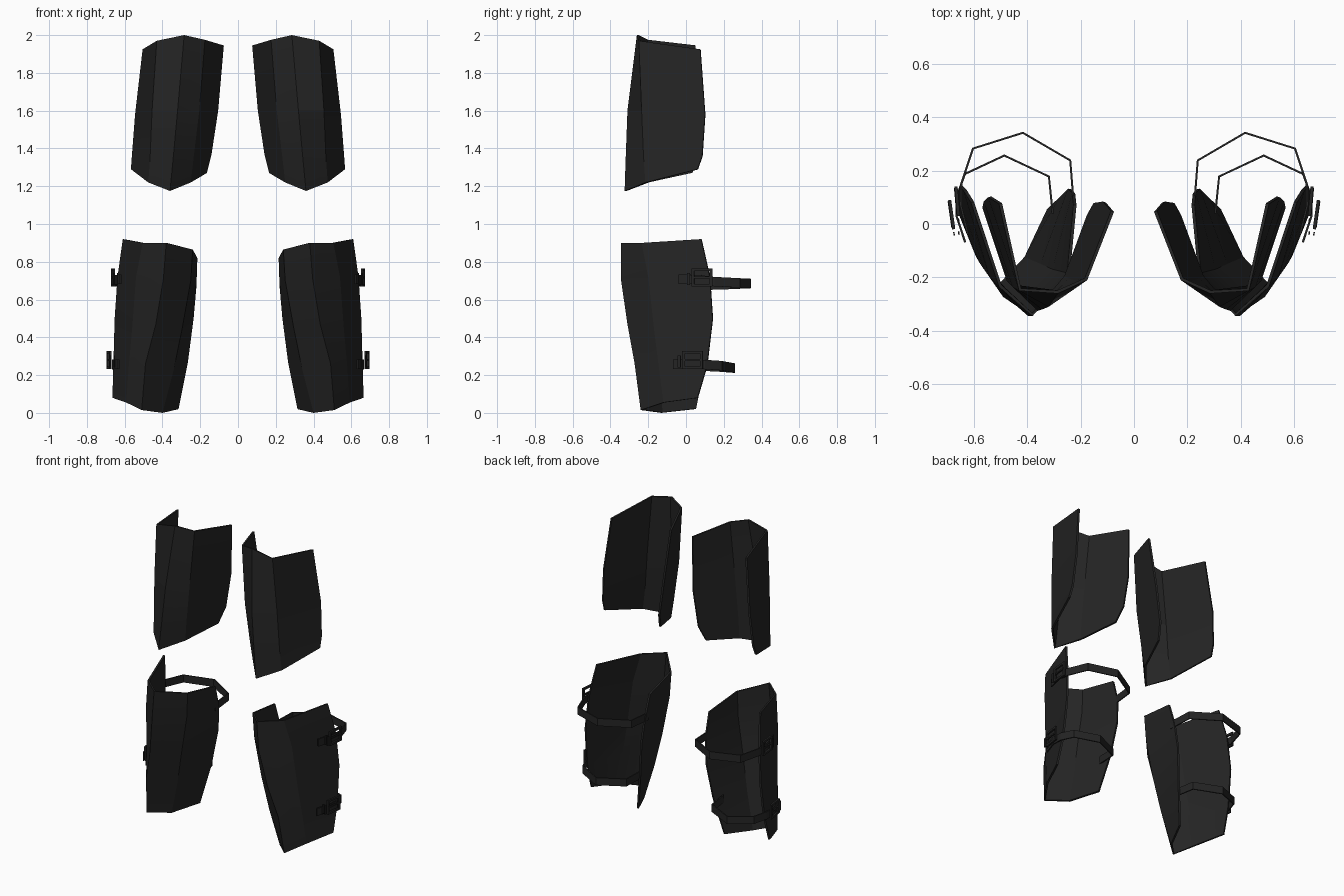
import bpy
import bmesh
from math import radians
from mathutils import Matrix, Vector

default = bpy.data.objects.get("Cube")
if default:
    bpy.data.objects.remove(default, do_unlink=True)


def make_material(name, value):
    mat = bpy.data.materials.new(name)
    mat.use_nodes = True
    colour = (value, value, value, 1)
    mat.diffuse_color = colour
    mat.node_tree.nodes["Principled BSDF"].inputs["Base Color"].default_value = colour
    return mat


black = make_material("matte black", 0.018)


def finish(name, bm, thickness=0, smooth_angle=15):
    """Turn a left-side bmesh into a mirrored, optionally thickened object."""
    mesh = bpy.data.meshes.new(name)
    bm.to_mesh(mesh)
    bm.free()
    mesh.materials.append(black)
    obj = bpy.data.objects.new(name, mesh)
    bpy.context.collection.objects.link(obj)
    bpy.ops.object.select_all(action="DESELECT")
    obj.select_set(True)
    bpy.context.view_layer.objects.active = obj
    if thickness:
        solid = obj.modifiers.new("thickness", "SOLIDIFY")
        solid.thickness = thickness
        solid.offset = -1
        bpy.ops.object.modifier_apply(modifier=solid.name)
    mirror = obj.modifiers.new("mirror", "MIRROR")
    mirror.use_mirror_merge = False
    bpy.ops.object.modifier_apply(modifier=mirror.name)
    bpy.ops.object.shade_smooth_by_angle(angle=radians(smooth_angle))
    return obj


def loft(rows):
    """Skin a sheet across rows of points."""
    bm = bmesh.new()
    grid = [[bm.verts.new(point) for point in row] for row in rows]
    for upper, lower in zip(grid, grid[1:]):
        for c in range(len(upper) - 1):
            bm.faces.new((upper[c], lower[c], lower[c + 1], upper[c + 1]))
    return bm


# Plates: each row runs inner edge, inner fold, ridge, outer fold, outer edge
thigh_rows = [
    [(.075, .045, 1.945), (.175, -.21, 1.975), (.285, -.26, 2), (.43, -.25, 1.97), (.505, .075, 1.925)],
    [(.105, .08, 1.6), (.205, -.22, 1.6), (.32, -.31, 1.6), (.455, -.235, 1.6), (.545, .1, 1.58)],
    [(.14, .075, 1.37), (.235, -.21, 1.35), (.345, -.32, 1.33), (.465, -.225, 1.36), (.562, .085, 1.36)],
    [(.165, .03, 1.27), (.25, -.2, 1.22), (.36, -.325, 1.175), (.475, -.215, 1.22), (.567, .06, 1.29)],
]
shin_rows = [
    [(.215, .07, .82), (.24, -.19, .865), (.38, -.345, .9), (.505, -.235, .9), (.61, .08, .92)],
    [(.22, .115, .67), (.25, -.185, .7), (.395, -.345, .71), (.54, -.2, .72), (.638, .125, .72)],
    [(.235, .13, .5), (.295, -.175, .45), (.435, -.31, .47), (.56, -.17, .45), (.653, .14, .5)],
    [(.265, .1, .27), (.34, -.155, .23), (.49, -.272, .26), (.578, -.145, .25), (.66, .11, .25)],
    [(.315, .05, .02), (.4, -.13, 0), (.51, -.24, .015), (.592, -.12, .055), (.665, .06, .08)],
]
finish("thigh_plates", loft(thigh_rows), thickness=0.012)
finish("shin_plates", loft(shin_rows), thickness=0.012)


def strap(name, path, width=0.05):
    """Flat band standing upright along a path, from outer tip to inner end."""
    half = Vector((0, 0, width / 2))
    rows = [[Vector(p) + half for p in path], [Vector(p) - half for p in path]]
    finish(name, loft(rows), thickness=0.008)


strap("upper_straps", [(.625, -.04, .708), (.652, .07, .705), (.65, .15, .695), (.605, .285, .688),
                       (.415, .345, .685), (.235, .24, .68), (.222, .08, .675)])
strap("lower_straps", [(.635, -.07, .257), (.668, .03, .258), (.668, .1, .256), (.635, .19, .25),
                       (.485, .26, .237), (.315, .18, .243), (.3, .04, .25)])


def buckle(name, centre, tilt):
    """Rectangular frame with a prong and a strap keeper, facing outward."""
    bm = bmesh.new()
    place = Matrix.Translation(centre) @ Matrix.Rotation(radians(tilt), 4, "Z")

    def bar(position, size):
        matrix = place @ Matrix.Translation(position) @ Matrix.Diagonal((*size, 1))
        bmesh.ops.create_cube(bm, size=1, matrix=matrix)

    for side in (-1, 1):
        bar((0, side * 0.048, 0), (0.012, 0.014, 0.095))
        bar((0, 0, side * 0.041), (0.012, 0.11, 0.013))
        # Keeper loop around the strap
        bar((-0.008 + side * 0.009, -0.072, -0.008), (0.005, 0.014, 0.062))
    bar((0.004, 0, 0), (0.008, 0.1, 0.009))
    finish(name, bm)


buckle("upper_buckles", (.661, .085, .717), -5)
buckle("lower_buckles", (.682, .035, .28), -8)
